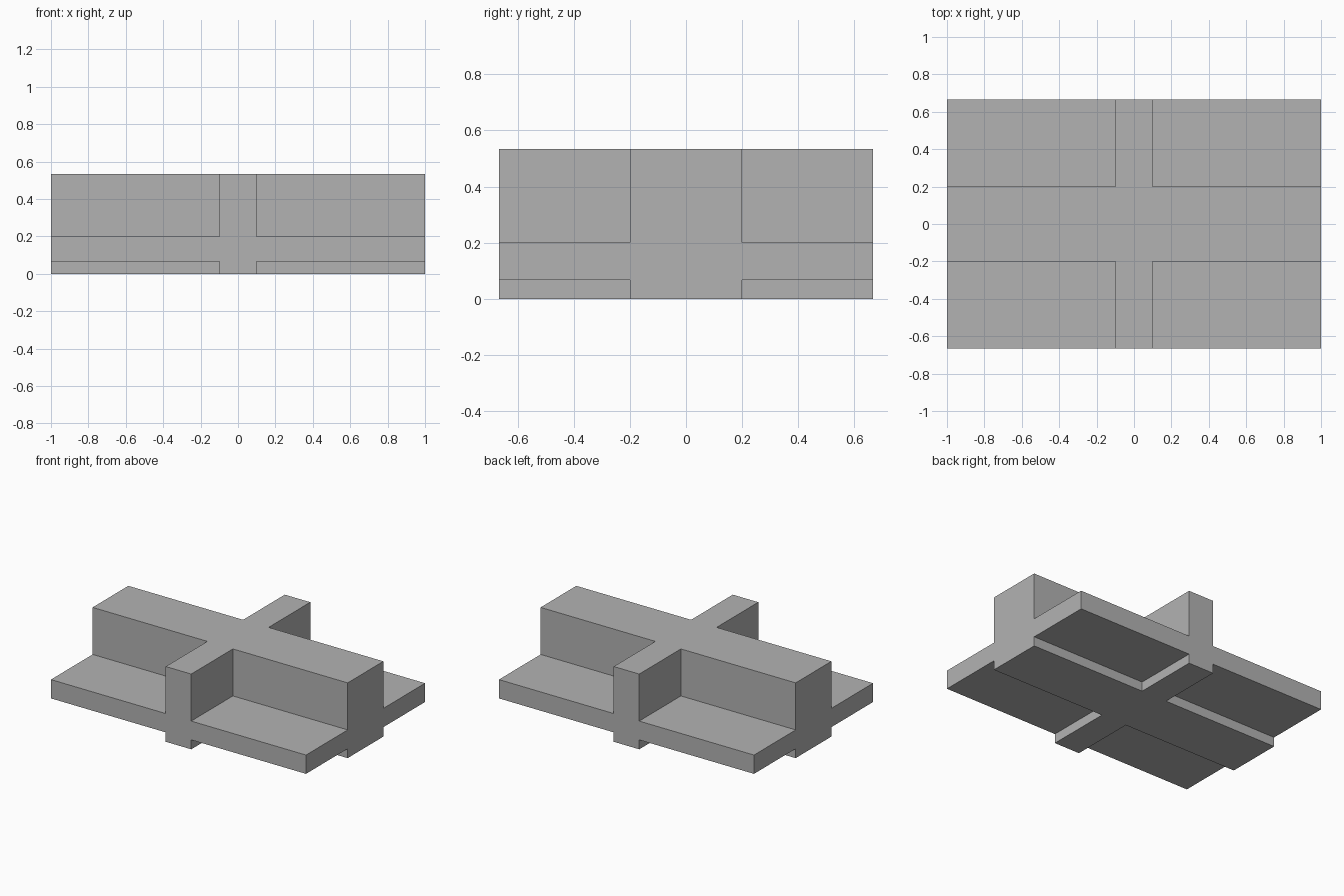
import bpy
import bmesh
import math

cube = bpy.data.objects.get("Cube")
if cube:
    bpy.data.objects.remove(cube, do_unlink=True)

# Plain grey material
grey = bpy.data.materials.new("plain_grey")
grey.use_nodes = True
colour = (0.45, 0.45, 0.45, 1)
grey.diffuse_color = colour
grey.node_tree.nodes["Principled BSDF"].inputs["Base Color"].default_value = colour

# Overall half sizes, beam half widths and levels
HALF_X, HALF_Y, HEIGHT = 1.0, 2 / 3, 0.5333
CROSS_HALF, LONG_HALF = 0.1, 0.2
SLAB_LOW, SLAB_HIGH = 0.0667, 0.2

cuts = (
    (-HALF_X, -CROSS_HALF, CROSS_HALF, HALF_X),
    (-HALF_Y, -LONG_HALF, LONG_HALF, HALF_Y),
    (0, SLAB_LOW, SLAB_HIGH, HEIGHT),
)


def solid(cell):
    """A cell is filled by the long beam, the cross beam or the slab."""
    return all(0 <= c <= 2 for c in cell) and 1 in cell


# Outer skin of the three crossing bars, joined as one solid
bm = bmesh.new()
cells = [(i, j, k) for i in range(3) for j in range(3) for k in range(3)]
for cell in filter(solid, cells):
    for axis in range(3):
        for side in (0, 1):
            neighbour = list(cell)
            neighbour[axis] += 2 * side - 1
            if solid(neighbour):
                continue
            u, v = (axis + 1) % 3, (axis + 2) % 3
            corners = []
            for du, dv in ((0, 0), (1, 0), (1, 1), (0, 1)):
                index = list(cell)
                index[axis] += side
                index[u] += du
                index[v] += dv
                corners.append(bm.verts.new([cuts[a][index[a]] for a in range(3)]))
            bm.faces.new(corners if side else corners[::-1])

# Merge the skin and clear the flat seams
bmesh.ops.remove_doubles(bm, verts=bm.verts[:], dist=0.0001)
bmesh.ops.dissolve_limit(bm, angle_limit=math.radians(1),
                         verts=bm.verts[:], edges=bm.edges[:])
bmesh.ops.recalc_face_normals(bm, faces=bm.faces[:])

mesh = bpy.data.meshes.new("crossed_beams_and_slab")
bm.to_mesh(mesh)
bm.free()
mesh.materials.append(grey)
body = bpy.data.objects.new("crossed_beams_and_slab", mesh)
bpy.context.collection.objects.link(body)
